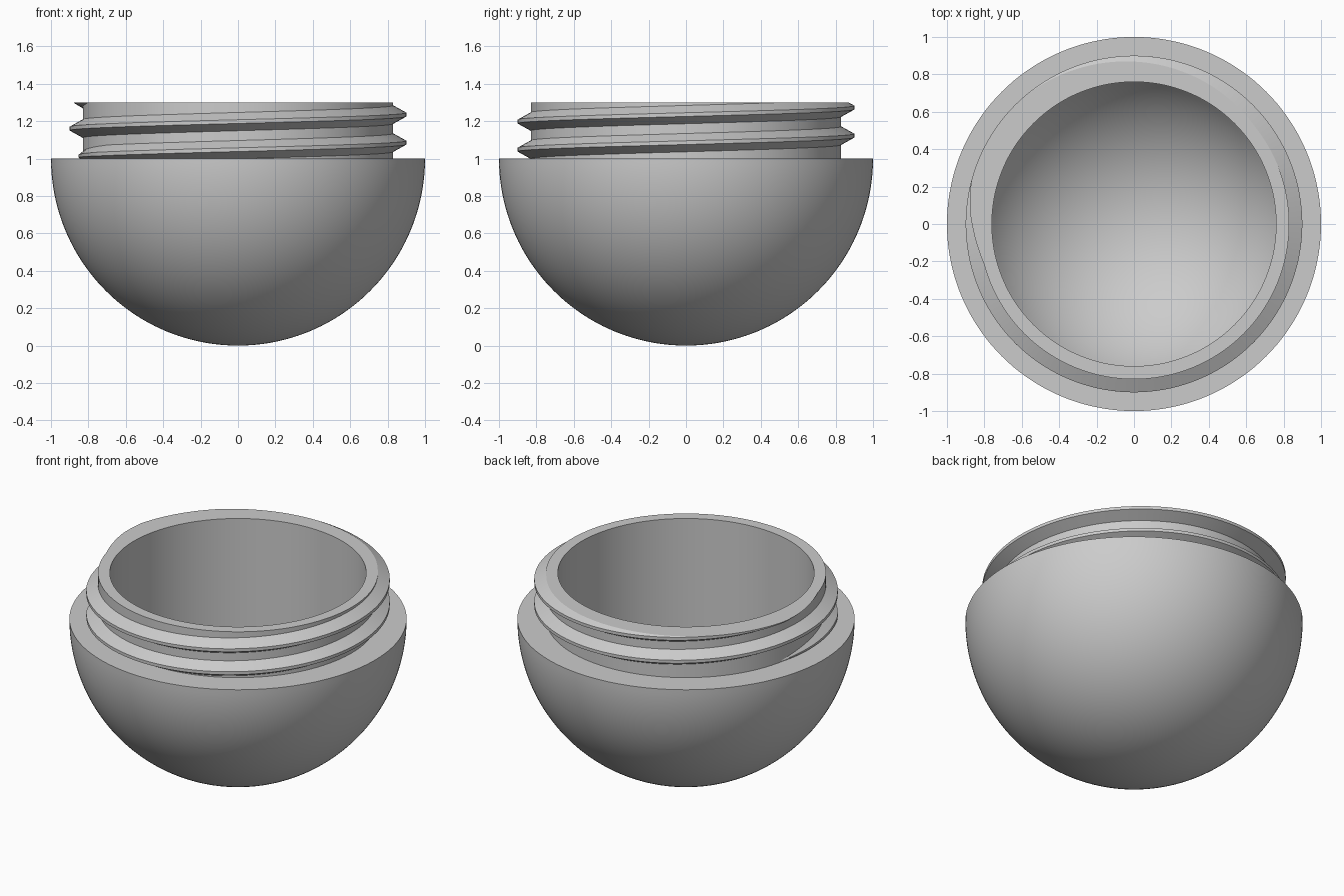
import bpy, bmesh
from math import sin, cos, pi, radians, asin, sqrt

default = bpy.data.objects.get("Cube")
if default:
    bpy.data.objects.remove(default, do_unlink=True)

SEGMENTS = 144
RIM_Z = 1.3         # top of the neck
SHOULDER_Z = 1.0    # flat top of the bowl, also the sphere centre
NECK_R = 0.83
BORE_R = 0.76
CAVITY_R = 0.9

grey = bpy.data.materials.new("plain grey")
grey.use_nodes = True
grey.diffuse_color = (0.6, 0.6, 0.6, 1)
grey.node_tree.nodes["Principled BSDF"].inputs["Base Color"].default_value = (0.6, 0.6, 0.6, 1)


def finish(bm, name):
    """Turn a bmesh into a smooth shaded object with sharp creases."""
    bmesh.ops.recalc_face_normals(bm, faces=bm.faces)
    mesh = bpy.data.meshes.new(name)
    bm.to_mesh(mesh)
    bm.free()
    mesh.materials.append(grey)
    obj = bpy.data.objects.new(name, mesh)
    bpy.context.collection.objects.link(obj)
    bpy.ops.object.select_all(action='DESELECT')
    obj.select_set(True)
    bpy.context.view_layer.objects.active = obj
    bpy.ops.object.shade_smooth_by_angle(angle=radians(25))
    return obj


def arc(radius, start, end, steps):
    """Radius and height pairs on a sphere section, angle measured from its bottom."""
    angles = [start + (end - start) * i / steps for i in range(steps + 1)]
    return [(radius * sin(a), SHOULDER_Z - radius * cos(a)) for a in angles]


# Bowl with neck and hollow inside, turned from one profile
profile = arc(1.0, 0, pi / 2, 48)
profile += [(NECK_R, SHOULDER_Z), (NECK_R, RIM_Z), (BORE_R, RIM_Z)]
profile += arc(CAVITY_R, asin(BORE_R / CAVITY_R), 0, 30)
bm = bmesh.new()
verts = [bm.verts.new((r, 0, z)) for r, z in profile]
edges = [bm.edges.new(pair) for pair in zip(verts, verts[1:])]
bmesh.ops.spin(bm, geom=verts + edges, cent=(0, 0, 0), axis=(0, 0, 1),
               angle=2 * pi, steps=SEGMENTS)
bmesh.ops.remove_doubles(bm, verts=bm.verts, dist=0.0001)
finish(bm, "threaded_bowl")

# Screw thread: a trapezoid section swept up a helix, fading out at both ends
PITCH = 0.15
START, END = 168, 920          # degrees
FADE_IN, FADE_OUT = 45, 35
STEP = 2.5
section = [(-0.002, -0.05), (0.07, -0.01), (0.07, 0.01), (-0.002, 0.05)]
bm = bmesh.new()
rings = []
count = round((END - START) / STEP)
for i in range(count + 1):
    deg = START + (END - START) * i / count
    fade = max(0.02, min(1, (deg - START) / FADE_IN, (END - deg) / FADE_OUT))
    centre = SHOULDER_Z + 0.01 + PITCH * (deg - 180) / 360
    a = radians(deg)
    ring = []
    for out, up in section:
        r = NECK_R + (out * fade if out > 0 else out)
        ring.append(bm.verts.new((r * cos(a), r * sin(a), centre + up * sqrt(fade))))
    rings.append(ring)
for low, high in zip(rings, rings[1:]):
    for j in range(4):
        k = (j + 1) % 4
        bm.faces.new((low[j], low[k], high[k], high[j]))
bm.faces.new(rings[0])
bm.faces.new(rings[-1])

# Trim the thread flush with the rim and close the cut
cut = bmesh.ops.bisect_plane(bm, geom=bm.verts[:] + bm.edges[:] + bm.faces[:],
                             plane_co=(0, 0, RIM_Z), plane_no=(0, 0, 1), clear_outer=True)
open_edges = [e for e in bm.edges if e.is_boundary]
bmesh.ops.triangle_fill(bm, edges=open_edges, use_beauty=True, normal=(0, 0, 1))
finish(bm, "screw_thread")
